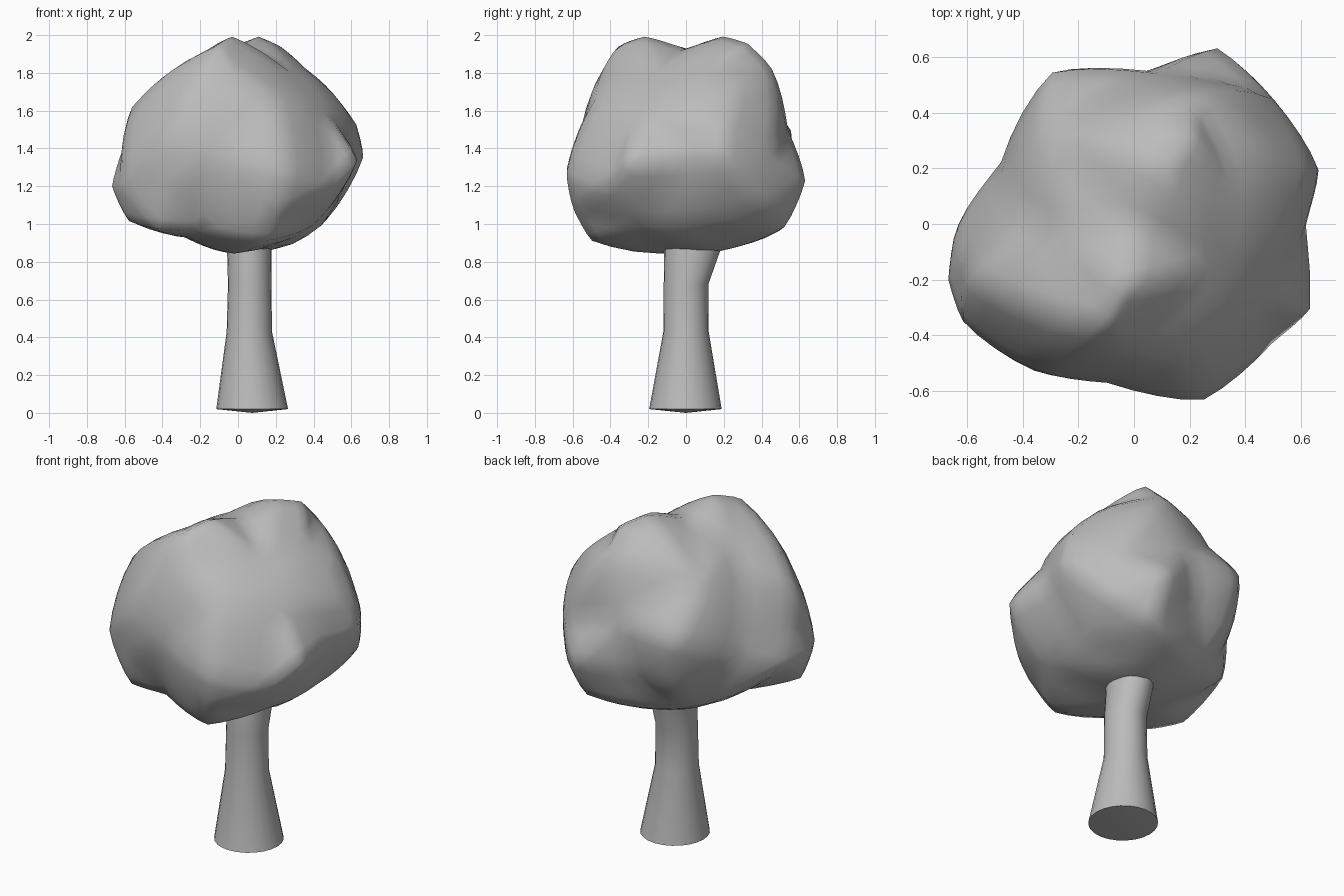
import bpy
import bmesh
import math
from mathutils import Vector

default_cube = bpy.data.objects.get("Cube")
if default_cube:
    bpy.data.objects.remove(default_cube, do_unlink=True)


def make_material(name, colour):
    material = bpy.data.materials.new(name)
    material.use_nodes = True
    material.diffuse_color = colour
    material.node_tree.nodes["Principled BSDF"].inputs["Base Color"].default_value = colour
    return material


def make_object(name, bm, material, sharp_angle):
    bmesh.ops.recalc_face_normals(bm, faces=bm.faces)
    mesh = bpy.data.meshes.new(name)
    bm.to_mesh(mesh)
    bm.free()
    mesh.materials.append(material)
    obj = bpy.data.objects.new(name, mesh)
    bpy.context.collection.objects.link(obj)
    bpy.ops.object.select_all(action="DESELECT")
    obj.select_set(True)
    bpy.context.view_layer.objects.active = obj
    bpy.ops.object.shade_smooth_by_angle(angle=math.radians(sharp_angle))
    return obj


grey = make_material("plain grey", (0.5, 0.5, 0.5, 1))

# Lumps and hollows that shape the leafy crown
lumps = {
    "front peak": (-.03, -.22, 2),
    "front peak edge": (-.11, -.36, 1.95),
    "back peak": (.11, .2, 2),
    "back peak edge": (.2, .33, 1.96),
    "saddle between the peaks": (0, 0, 1.93),
    "back shoulder": (.2, .46, 1.83),
    "front shoulder": (-.02, -.45, 1.8),
    "right slope": (-.26, -.05, 1.83),
    "right hollow": (-.38, .03, 1.7),
    "right upper lump": (-.57, -.2, 1.62),
    "right middle hollow": (-.61, -.12, 1.4),
    "right lower lump": (-.67, -.2, 1.2),
    "right side": (-.64, 0, 1.2),
    "right front corner": (-.62, -.35, 1.22),
    "right lower edge": (-.58, -.27, 1.01),
    "right front lower edge": (-.42, -.42, .97),
    "right front lump": (-.35, -.53, 1.48),
    "right front dent": (-.37, -.5, 1.2),
    "front underside dent": (-.2, -.4, .96),
    "front middle": (-.1, -.57, 1.38),
    "front lump": (.25, -.64, 1.27),
    "front lower side": (.2, -.6, 1.07),
    "front lower lump": (.15, -.51, .91),
    "front upper face": (.18, -.48, 1.67),
    "left upper slope": (.28, -.15, 1.8),
    "left top lump": (.35, .15, 1.83),
    "left front slope": (.45, -.25, 1.6),
    "left front lump": (.64, -.31, 1.34),
    "left front edge": (.5, -.43, 1.2),
    "left front lower edge": (.4, -.25, .99),
    "left middle": (.62, 0, 1.35),
    "left lump": (.67, .19, 1.36),
    "left upper lump": (.63, .2, 1.53),
    "left back slope": (.5, .25, 1.7),
    "left back face": (.5, .45, 1.35),
    "left back lower edge": (.5, .42, 1.1),
    "back lump": (.3, .64, 1.23),
    "back lower edge": (.3, .53, .98),
    "back hollow": (.08, .54, 1.5),
    "back middle": (0, .52, 1.2),
    "right back lump": (-.3, .55, 1.48),
    "right back lower lump": (-.25, .48, 1.15),
    "right back slope": (-.3, .3, 1.74),
    "right back hollow": (-.48, .22, 1.3),
    "right back underside": (-.2, .32, .95),
    "right underside": (-.28, -.08, .93),
    "middle underside": (-.08, 0, .85),
    "back underside": (.15, .25, .87),
    "left underside": (.45, .1, 1),
}

centre = Vector((0, 0, 1.4))
roundness = 0.6


def midpoint(a, b):
    """Point between a and b, part way from the chord to the arc."""
    chord = (a + b) / 2
    arc = chord.normalized() * (a.length + b.length) / 2
    return chord.lerp(arc, roundness)


def refine(triangles):
    result = []
    for a, b, c in triangles:
        ab, bc, ca = midpoint(a, b), midpoint(b, c), midpoint(c, a)
        result += [(a, ab, ca), (ab, b, bc), (ca, bc, c), (ab, bc, ca)]
    return result


# Crown: join neighbouring lumps into triangles, then round them off
bm = bmesh.new()
arms = {}
for position in lumps.values():
    arm = Vector(position) - centre
    arms[bm.verts.new(arm.normalized())] = arm
bmesh.ops.convex_hull(bm, input=list(bm.verts))
triangles = [[arms[vert] for vert in face.verts] for face in bm.faces]
bm.free()
for step in range(2):
    triangles = refine(triangles)

bm = bmesh.new()
for triangle in triangles:
    bm.faces.new([bm.verts.new(centre + corner) for corner in triangle])
bmesh.ops.remove_doubles(bm, verts=bm.verts, dist=0.0005)
bmesh.ops.smooth_vert(bm, verts=bm.verts, factor=0.3,
                      use_axis_x=True, use_axis_y=True, use_axis_z=True)
make_object("leafy_crown", bm, grey, 80)

# Trunk: round rings of (centre x, centre y, height, x radius, y radius)
trunk_rings = [
    (.075, -.003, .02, .19, .192),
    (.06, 0, .43, .12, .12),
    (.062, 0, .68, .115, .118),
    (.06, .035, .87, .118, .15),
    (.05, .06, 1.05, .12, .15),
]
sides = 24
bm = bmesh.new()
rings = []
for x, y, z, rx, ry in trunk_rings:
    angles = [math.tau * i / sides for i in range(sides)]
    rings.append([bm.verts.new((x + rx * math.cos(a), y + ry * math.sin(a), z))
                  for a in angles])
for lower, upper in zip(rings, rings[1:]):
    for i in range(sides):
        j = (i + 1) % sides
        bm.faces.new((lower[i], lower[j], upper[j], upper[i]))
bm.faces.new(rings[-1])

# Slightly bulging foot
foot = bm.verts.new((.075, 0, 0))
for i in range(sides):
    bm.faces.new((rings[0][(i + 1) % sides], rings[0][i], foot))
make_object("trunk", bm, grey, 40)
